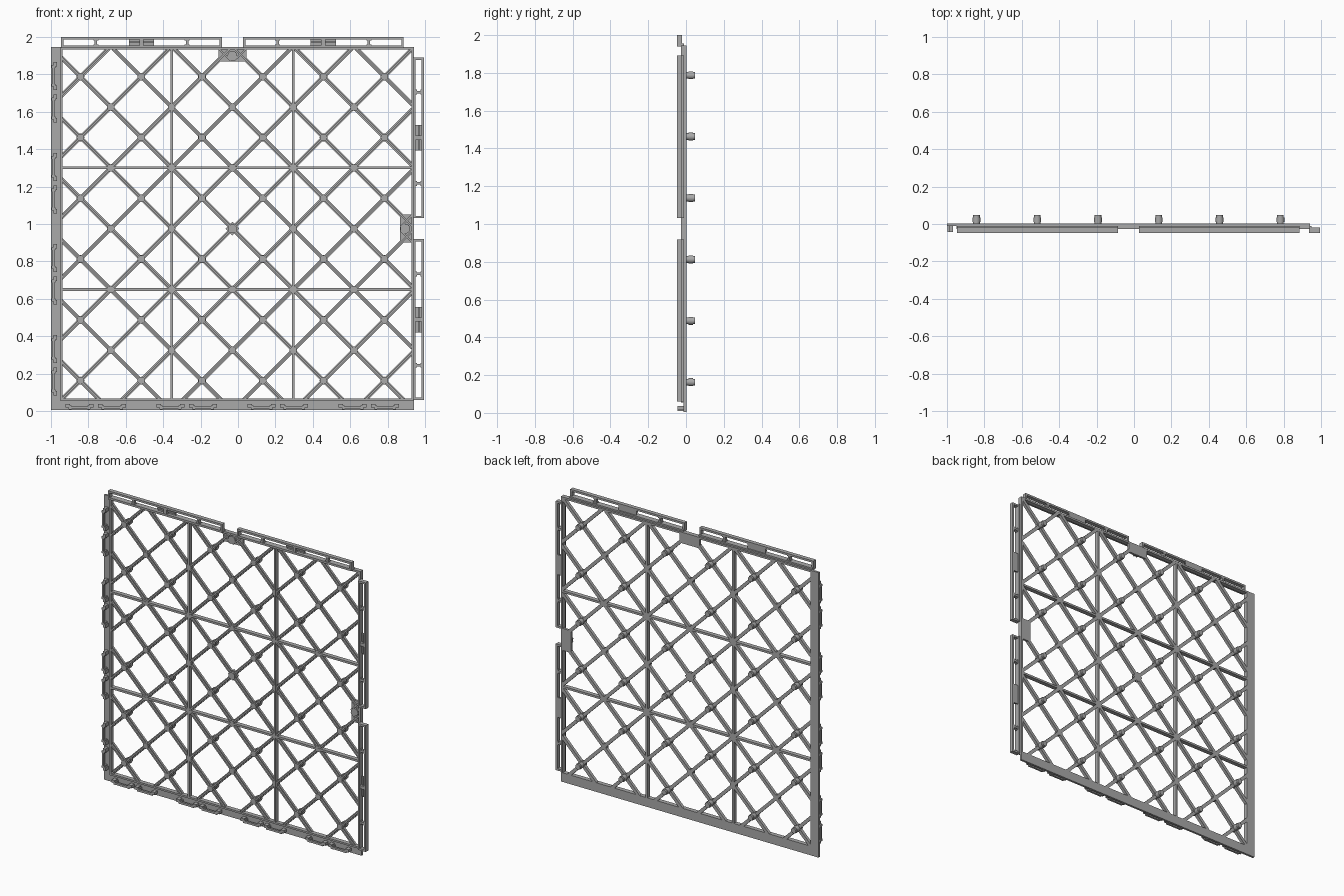
import bpy, bmesh, math
from mathutils import Matrix, Vector

if "Cube" in bpy.data.objects:
    bpy.data.objects.remove(bpy.data.objects["Cube"])

grey = bpy.data.materials.new("grey plastic")
grey.use_nodes = True
colour = (0.4, 0.4, 0.4, 1)
grey.diffuse_color = colour
grey.node_tree.nodes["Principled BSDF"].inputs["Base Color"].default_value = colour

CX, CZ = -0.03, 0.975      # centre of the lattice; u, v are measured from here
STEP = 0.325               # lattice pitch
LO, HI = -0.915, 0.962     # inner edges of the frame
BACK = 0.003
parts = {}


def mesh(name):
    return parts.setdefault(name, bmesh.new())


def box(name, u0, u1, v0, v1, y0, y1, turn=0.0, swap=False):
    """Box given by its limits; swap mirrors it across the tile diagonal."""
    if swap:
        u0, u1, v0, v1 = v0, v1, u0, u1
    mid = Vector((CX + (u0 + u1) / 2, (y0 + y1) / 2, CZ + (v0 + v1) / 2))
    m = (Matrix.Translation(mid) @ Matrix.Rotation(turn, 4, 'Y')
         @ Matrix.Diagonal((u1 - u0, y1 - y0, v1 - v0, 1)))
    bmesh.ops.create_cube(mesh(name), size=1, matrix=m)


def disc(name, u, v, r, y0, y1, sides=16):
    m = (Matrix.Translation((CX + u, (y0 + y1) / 2, CZ + v))
         @ Matrix.Rotation(math.pi / 2, 4, 'X'))
    bmesh.ops.create_cone(mesh(name), cap_ends=True, segments=sides,
                          radius1=r, radius2=r, depth=y1 - y0, matrix=m)


def bar(name, a, b, width, y0, y1):
    """Straight bar between two lattice points."""
    du, dv = b[0] - a[0], b[1] - a[1]
    half = math.hypot(du, dv) / 2
    u, v = (a[0] + b[0]) / 2, (a[1] + b[1]) / 2
    box(name, u - half, u + half, v - width / 2, v + width / 2, y0, y1,
        turn=-math.atan2(dv, du))


# diagonal lattice ribs, with a narrow raised spine
for k in range(-5, 6):
    c = k * STEP
    s, e = max(LO, LO + c), min(HI, HI + c)
    lines = [((s, s - c), (e, e - c))]
    s, e = max(LO, c - HI), min(HI, c - LO)
    lines.append(((s, c - s), (e, c - e)))
    for a, b in lines:
        bar("diagonal_ribs", a, b, 0.022, -0.012, BACK)
        bar("diagonal_spines", a, b, 0.01, -0.024, -0.01)

# lattice crossings: front bosses, with back pegs on every odd crossing
for i in range(-5, 6):
    for j in range(-5, 6):
        if (i + j) % 2 or (i == 0 and j == 0):
            continue
        u, v = i * STEP / 2, j * STEP / 2
        disc("crossing_bosses", u, v, 0.02, -0.025, BACK)
        if i % 2:
            disc("back_pegs", u, v, 0.018, 0.0, 0.048)
            disc("peg_collars", u, v, 0.021, 0.012, 0.036)

# centre hub
box("centre_hub", -0.026, 0.026, -0.026, 0.026, -0.012, BACK, turn=math.pi / 4)
disc("centre_hub", 0, 0, 0.024, -0.027, 0)

for swap in (False, True):
    # straight dividing ribs
    for p in (-STEP, STEP):
        box("straight_ribs", p - 0.007, p + 0.007, LO, HI, -0.026, BACK, swap=swap)

    # frame walls and the flat flange
    box("frame_walls", -0.92, 0.97, 0.957, 0.97, -0.027, BACK, swap=swap)
    box("frame_walls", -0.92, 0.97, -0.92, -0.908, -0.027, BACK, swap=swap)
    box("flange", -0.97, 0.97, -0.97, -0.912, -0.012, BACK, swap=swap)

    # gusset pad in the middle of the edge
    box("gusset_pad", -0.075, 0.075, 0.895, 0.968, -0.012, BACK, swap=swap)
    for side in (-1, 1):
        a, b = (side * 0.072, 0.96), (side * 0.008, 0.898)
        if swap:
            a, b = a[::-1], b[::-1]
        bar("gusset_ribs", a, b, 0.01, -0.025, -0.01)
    disc("gusset_boss", *((0.925, 0) if swap else (0, 0.925)), 0.026, -0.026, -0.01)

    # connector loops along the outer edge
    for side in (-1, 1):
        mid = side * 0.486
        a, b = mid - 0.43, mid + 0.43
        y0, y1 = -0.048, -0.02
        box("connector_loops", a, b, 1.012, 1.025, y0, y1, swap=swap)
        box("connector_loops", a, b, 0.966, 0.98, y0, y1 + 0.01, swap=swap)
        for p in (a, b - 0.013):
            box("connector_loops", p, p + 0.013, 0.97, 1.025, y0, y1, swap=swap)
        for off in (-0.244, 0.244):
            box("loop_bars", mid + off - 0.007, mid + off + 0.007, 0.97, 1.02,
                y0 + 0.004, y1, swap=swap)
            for edge in (0.978, 1.007):
                box("loop_bars", mid + off - 0.013, mid + off + 0.013, edge, edge + 0.008,
                    y0 + 0.004, y1, swap=swap)
        box("loop_plates", mid - 0.068, mid + 0.068, 0.97, 1.02, -0.027, y1, swap=swap)
        box("loop_plates", mid - 0.068, mid + 0.068, 0.992, 1.002, -0.036, y1, swap=swap)
        box("loop_plates", mid - 0.011, mid + 0.011, 0.975, 1.018, y0 + 0.002, y1, swap=swap)

    # pairs of clips standing on the flange
    for p in (-0.73, -0.2435, 0.2435, 0.73):
        for off in (-0.087, 0.087):
            c = p + off
            box("clips", c - 0.058, c + 0.058, -0.965, -0.951, -0.044, -0.03, swap=swap)
            for side in (-1, 1):
                e = c + side * 0.063
                box("clips", e - 0.012, e + 0.012, -0.957, -0.938, -0.044, -0.01, swap=swap)
                e = c + side * 0.05
                box("clips", e - 0.007, e + 0.007, -0.966, -0.946, -0.044, -0.01, swap=swap)

# turn the collected parts into objects
for name, bm in parts.items():
    bmesh.ops.recalc_face_normals(bm, faces=bm.faces)
    data = bpy.data.meshes.new(name)
    bm.to_mesh(data)
    bm.free()
    data.materials.append(grey)
    obj = bpy.data.objects.new(name, data)
    bpy.context.collection.objects.link(obj)
    if name in ("crossing_bosses", "back_pegs", "peg_collars", "gusset_boss", "centre_hub"):
        bpy.context.view_layer.objects.active = obj
        bpy.ops.object.select_all(action='DESELECT')
        obj.select_set(True)
        bpy.ops.object.shade_smooth_by_angle()
